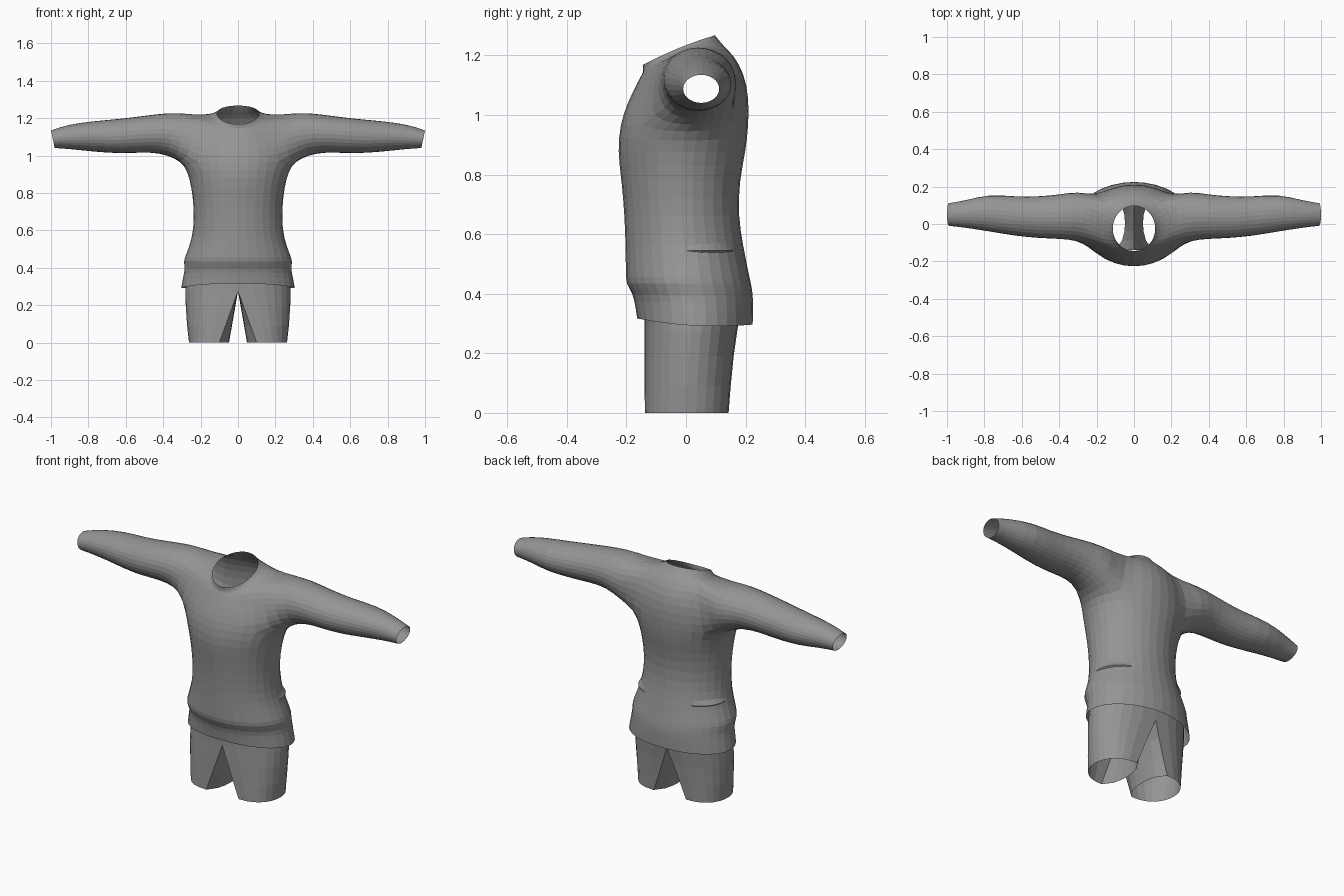
import bpy, bmesh, math

if "Cube" in bpy.data.objects:
    bpy.data.objects.remove(bpy.data.objects["Cube"])

grey = bpy.data.materials.new("cloth_grey")
grey.diffuse_color = (0.30, 0.30, 0.30, 1)
grey.use_nodes = True
grey.node_tree.nodes["Principled BSDF"].inputs["Base Color"].default_value = grey.diffuse_color


def finish(name, bm, levels=0):
    bmesh.ops.recalc_face_normals(bm, faces=bm.faces)
    me = bpy.data.meshes.new(name)
    bm.to_mesh(me)
    bm.free()
    me.materials.append(grey)
    ob = bpy.data.objects.new(name, me)
    bpy.context.collection.objects.link(ob)
    if levels:
        mod = ob.modifiers.new("soften", "SUBSURF")
        mod.levels = mod.render_levels = levels
    return ob


# ---- shirt: torso rings (z front, z side, z back, half width, y front, y back)
N = 16
TORSO = [
    (.318, .292, .297, .305, -.165, .225),
    (.350, .345, .345, .296, -.170, .226),
    (.400, .395, .395, .284, -.178, .226),
    (.432, .435, .430, .294, -.203, .220),
    (.475, .475, .470, .277, -.203, .211),
    (.56, .56, .56, .246, -.204, .193),
    (.66, .66, .66, .235, -.207, .176),
    (.78, .78, .78, .242, -.217, .180),
    (.88, .88, .88, .260, -.231, .202),
    (.97, .95, .97, .288, -.222, .211),
    (1.04, 1.04, 1.06, .280, -.198, .212),
    (1.09, 1.13, 1.14, .250, -.172, .196),
    (1.125, 1.215, 1.20, .195, -.154, .160),
    (1.140, 1.212, 1.235, .138, -.143, .123),
    (1.166, 1.225, 1.268, .114, -.146, .098),
]
# sleeve rings (x bottom, x top, z bottom, z top, y front, y back)
SLEEVE = [
    (.34, .27, .985, 1.225, -.088, .176),
    (.42, .37, 1.014, 1.230, -.080, .158),
    (.52, .50, 1.016, 1.213, -.076, .148),
    (.63, .63, 1.010, 1.196, -.065, .146),
    (.77, .78, 1.020, 1.184, -.040, .161),
    (.89, .91, 1.034, 1.166, -.020, .126),
    (.98, 1.0, 1.040, 1.135, -.010, .112),
]
LOW, HIGH = 9, 12          # rows bounding the armhole

bm = bmesh.new()
rows = []
for zf, zs, zb, w, yf, yb in TORSO:
    ring = []
    for k in range(N):
        a = 2 * math.pi * k / N
        s = math.sin(a)
        z = zs + (zb - zf) / 2 * s + ((zb + zf) / 2 - zs) * s * s
        ring.append(bm.verts.new((1.02 * w * math.cos(a),
                                  (yf + yb) / 2 + 1.02 * (yb - yf) / 2 * s, z)))
    rows.append(ring)
for r in range(len(rows) - 1):
    for k in range(N):
        if LOW <= r < HIGH and k in (14, 15, 0, 1, 6, 7, 8, 9):
            continue
        k2 = (k + 1) % N
        bm.faces.new((rows[r][k], rows[r][k2], rows[r + 1][k2], rows[r + 1][k]))

# sleeves grow out of the armholes
for side in (1, -1):
    def at(r, k):
        return rows[r][k % N if side == 1 else (8 - k) % N]
    prev = [at(LOW, k) for k in range(-2, 3)]
    prev += [at(r, 2) for r in range(LOW + 1, HIGH)]
    prev += [at(HIGH, k) for k in range(2, -3, -1)]
    prev += [at(r, -2) for r in range(HIGH - 1, LOW, -1)]
    M = len(prev)
    for xb, xt, zb, zt, yf, yb in SLEEVE:
        ring = []
        for j in range(M):
            a = -math.pi / 2 + (j - 2) * 2 * math.pi / M
            c, s = math.cos(a), math.sin(a)
            ring.append(bm.verts.new((side * ((xb + xt) / 2 + (xt - xb) / 2 * s),
                                      (yf + yb) / 2 + 1.025 * (yb - yf) / 2 * c,
                                      (zb + zt) / 2 + 1.025 * (zt - zb) / 2 * s)))
        for j in range(M):
            j2 = (j + 1) % M
            bm.faces.new((prev[j], prev[j2], ring[j2], ring[j]))
        prev = ring
finish("shirt", bm, 1)

# ---- shorts: each ring is an outer arc plus, below the crotch, an inner leg wall
bm = bmesh.new()
ARC, INNER, CROTCH = 14, 6, .275
# (z, outer x, y front, y back)
LEGS = [(0.0, .262, -.138, .143), (.09, .272, -.139, .150), (.19, .279, -.140, .160),
        (CROTCH, .282, -.140, .172), (.36, .275, -.140, .185)]
for side in (1, -1):
    prev = None
    for z, w, yf, yb in LEGS:
        t = max(0, 1 - z / CROTCH)
        x0 = .10 * t                     # where the arc meets the inner wall
        cy, hy = (yf + yb) / 2, (yb - yf) / 2
        pts = []
        for i in range(ARC + 1):
            a = -math.pi / 2 + math.pi * i / ARC
            c, s = math.cos(a), math.sin(a)
            pts.append((x0 + (w - x0) * abs(c) ** .8, cy + hy * s, z))
        for i in range(1, INNER):
            u = 1 - 2 * i / INNER
            pts.append((x0 - .052 * t * (1 - u * u) ** .6, cy + hy * u * (1 - .04 * t), z))
        ring = [bm.verts.new((side * x, y, q)) for x, y, q in pts]
        if prev:
            M = len(ring)
            for j in range(M if z <= CROTCH else ARC):
                j2 = (j + 1) % M
                bm.faces.new((prev[j], prev[j2], ring[j2], ring[j]))
        prev = ring
bmesh.ops.remove_doubles(bm, verts=bm.verts, dist=.0005)
# drop unused inner points above the crotch
bmesh.ops.delete(bm, geom=[v for v in bm.verts if not v.link_faces], context="VERTS")
finish("shorts", bm)

# ---- pocket lips: thin overhanging folds on both hips
for side, label in ((1, "right"), (-1, "left")):
    bm = bmesh.new()
    prev = None
    for i in range(9):
        t = i / 8
        a = math.radians(2 + 56 * t)
        bulge = .010 * math.sin(math.pi * t)
        ring = []
        for z, d in ((.575, -.004), (.545, bulge), (.535, -.004)):
            w = .251 + (.55 - z) * .25 + d
            ring.append(bm.verts.new((side * w * math.cos(a),
                                      -.005 + (.199 + d) * math.sin(a), z)))
        if prev:
            for j in range(2):
                bm.faces.new((prev[j], prev[j + 1], ring[j + 1], ring[j]))
        prev = ring
    finish("pocket_lip_" + label, bm)
